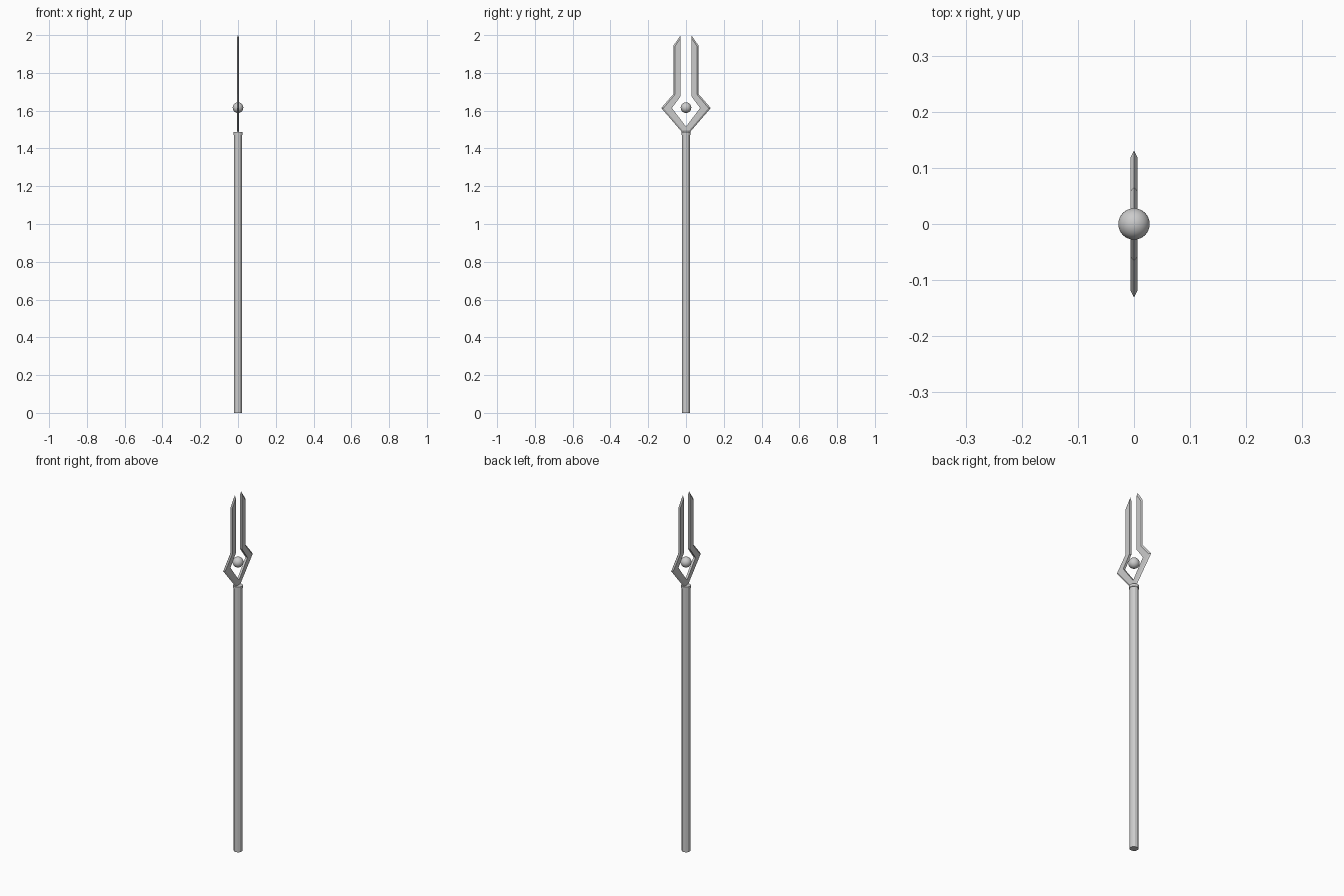
import bpy, bmesh, math

if "Cube" in bpy.data.objects:
    bpy.data.objects.remove(bpy.data.objects["Cube"])

def lathe(name, rings, sides):
    bm = bmesh.new()
    loops = []
    for r, z in rings:
        loops.append([bm.verts.new((r * math.cos(2 * math.pi * i / sides),
                                    r * math.sin(2 * math.pi * i / sides), z))
                      for i in range(sides)])
    for a, b in zip(loops, loops[1:]):
        for i in range(sides):
            j = (i + 1) % sides
            bm.faces.new((a[i], a[j], b[j], b[i]))
    bm.faces.new(loops[0][::-1])
    bm.faces.new(loops[-1])
    return finish(name, bm)

def finish(name, bm):
    bmesh.ops.recalc_face_normals(bm, faces=bm.faces)
    me = bpy.data.meshes.new(name)
    bm.to_mesh(me)
    bm.free()
    ob = bpy.data.objects.new(name, me)
    bpy.context.collection.objects.link(ob)
    return ob

# Shaft with a thin collar at the top
lathe("shaft", [(0.022, 0), (0.022, 1.475)], 12)
lathe("collar", [(0.025, 1.472), (0.025, 1.487)], 12)

# Forked blade: stations from root to tip (inner, face edge, sharp outer edge)
T = 0.006
stations = [((0.0, 1.518), (0.0, 1.494), (0.0, 1.482)),
            ((0.004, 1.521), (0.016, 1.494), (0.021, 1.486)),
            ((0.075, 1.614), (0.119, 1.614), (0.131, 1.614)),
            ((0.028, 1.677), (0.059, 1.685), (0.066, 1.689)),
            ((0.028, 1.985), (0.059, 1.940), (0.066, 1.945))]
for side, name in ((1, "right_prong"), (-1, "left_prong")):
    bm = bmesh.new()
    loops = []
    for inner, ridge, outer in stations:
        pts = [(-T, inner), (T, inner), (T, ridge), (0, outer), (-T, ridge)]
        loops.append([bm.verts.new((x, side * p[0], p[1])) for x, p in pts])
    for a, b in zip(loops, loops[1:]):
        for i in range(5):
            j = (i + 1) % 5
            bm.faces.new((a[i], a[j], b[j], b[i]))
    bm.faces.new(loops[0])
    # Slanted tip sharpened to an edge
    e = loops[-1]
    tip = bm.verts.new((0, side * 0.028, 2.0))
    bm.faces.new((e[0], e[1], tip))
    bm.faces.new((e[1], e[2], e[3], tip))
    bm.faces.new((e[4], e[0], tip, e[3]))
    finish(name, bm)

# Floating orb inside the fork
bpy.ops.mesh.primitive_uv_sphere_add(segments=32, ring_count=16, radius=0.028,
                                     location=(0, 0, 1.616))
orb = bpy.context.object
orb.name = "orb"
bpy.ops.object.shade_smooth()
